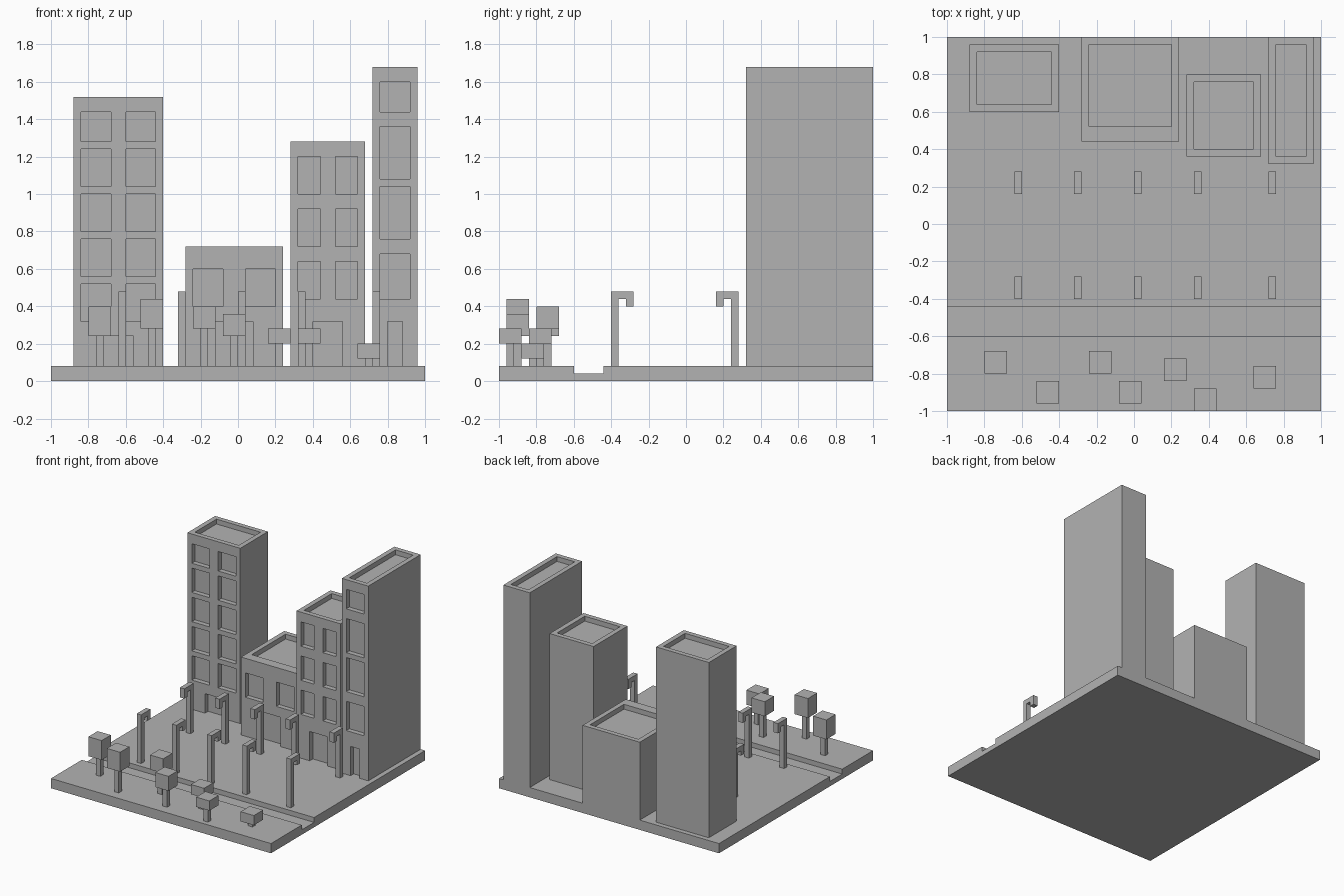
import bpy
import bmesh
from mathutils import Vector

if "Cube" in bpy.data.objects:
    bpy.data.objects.remove(bpy.data.objects["Cube"], do_unlink=True)

GRID = 0.04
GROUND = 0.08

grey = bpy.data.materials.new("plain_grey")
grey.use_nodes = True
colour = (0.45, 0.45, 0.45, 1)
grey.diffuse_color = colour
grey.node_tree.nodes["Principled BSDF"].inputs["Base Color"].default_value = colour


def add_box(bm, x, y, z):
    """Add a box spanning the given (min, max) ranges."""
    corners = bmesh.ops.create_cube(bm, size=1)["verts"]
    for v in corners:
        v.co = Vector(r[0] if c < 0 else r[1] for c, r in zip(v.co, (x, y, z)))


def finish(bm, name):
    mesh = bpy.data.meshes.new(name)
    bmesh.ops.recalc_face_normals(bm, faces=bm.faces)
    bm.to_mesh(mesh)
    bm.free()
    mesh.materials.append(grey)
    obj = bpy.data.objects.new(name, mesh)
    bpy.context.collection.objects.link(obj)
    return obj


def boxes(name, spans):
    bm = bmesh.new()
    for span in spans:
        add_box(bm, *span)
    return finish(bm, name)


def building(name, x, y, top, columns, rows, door, front_wall=GRID):
    """Block with a sunken roof, recessed front windows and a doorway."""
    body = boxes(name, [(x, y, (GROUND, top))])
    recess = (y[0] - GRID, y[0] + GRID)
    cuts = [(c, recess, r) for c in columns for r in rows]
    cuts.append((door[0], recess, (GROUND - GRID, door[1])))
    cuts.append(((x[0] + GRID, x[1] - GRID), (y[0] + front_wall, y[1] - GRID),
                 (top - GRID, top + GRID)))
    cutter = boxes(name + "_cutter", cuts)
    cutter.hide_render = True
    mod = body.modifiers.new("openings", "BOOLEAN")
    mod.operation = "DIFFERENCE"
    mod.solver = "EXACT"
    mod.object = cutter
    bpy.context.view_layer.objects.active = body
    bpy.ops.object.modifier_apply(modifier=mod.name)
    bpy.data.objects.remove(cutter, do_unlink=True)


# Ground slab with a sunken channel running across it
bm = bmesh.new()
profile = [(-1, 0), (1, 0), (1, GROUND), (-0.44, GROUND), (-0.44, GRID),
           (-0.6, GRID), (-0.6, GROUND), (-1, GROUND)]
end = bm.faces.new([bm.verts.new((-1, y, z)) for y, z in profile])
side = bmesh.ops.extrude_face_region(bm, geom=[end])["geom"]
bmesh.ops.translate(bm, vec=(2, 0, 0),
                    verts=[g for g in side if isinstance(g, bmesh.types.BMVert)])
finish(bm, "ground")

# Buildings
building("left_tower", (-0.88, -0.4), (0.6, 0.96), 1.52,
         [(-0.84, -0.68), (-0.6, -0.44)],
         [(0.32 + 0.24 * i, min(0.52 + 0.24 * i, 1.44)) for i in range(5)],
         ((-0.72, -0.56), 0.24))
building("low_block", (-0.28, 0.24), (0.44, 1), 0.72,
         [(-0.24, -0.08), (0.04, 0.2)], [(0.4, 0.6)],
         ((-0.12, 0.08), 0.32), front_wall=2 * GRID)
building("middle_tower", (0.28, 0.68), (0.36, 0.8), 1.28,
         [(0.32, 0.44), (0.52, 0.64)],
         [(0.44 + 0.28 * i, 0.64 + 0.28 * i) for i in range(3)],
         ((0.4, 0.56), 0.32))
building("right_tower", (0.72, 0.96), (0.32, 1), 1.68,
         [(0.76, 0.92)], [(0.44, 0.68), (0.76, 1.04), (1.08, 1.36), (1.44, 1.6)],
         ((0.8, 0.88), 0.32))

# Street lamps: two facing rows, arms pointing at each other
for i, x in enumerate((-0.64, -0.32, 0, 0.32, 0.72)):
    for label, pole, d in (("front", -0.4, 1), ("back", 0.28, -1)):
        def span(a, b):
            return tuple(sorted((pole + d * a * GRID, pole + d * b * GRID)))
        bm = bmesh.new()
        outline = [(0, 0.08), (1, 0.08), (1, 0.44), (2, 0.44), (2, 0.4),
                   (3, 0.4), (3, 0.48), (0, 0.48)]
        face = bm.faces.new([bm.verts.new((x, pole + d * a * GRID, z))
                             for a, z in outline])
        far = bmesh.ops.extrude_face_region(bm, geom=[face])["geom"]
        bmesh.ops.translate(bm, vec=(GRID, 0, 0),
                            verts=[g for g in far if isinstance(g, bmesh.types.BMVert)])
        finish(bm, f"{label}_lamp_{i + 1}")

# Trees: thin trunk under a box crown (centre x, centre y, crown base, crown top)
trees = [(-0.74, -0.74, 0.24, 0.4), (-0.46, -0.9, 0.28, 0.44),
         (-0.18, -0.74, 0.28, 0.4), (-0.02, -0.9, 0.24, 0.36),
         (0.22, -0.78, 0.2, 0.28), (0.38, -0.94, 0.2, 0.28),
         (0.7, -0.82, 0.12, 0.2)]
for i, (x, y, low, high) in enumerate(trees):
    boxes(f"tree_trunk_{i + 1}", [((x - 0.02, x + 0.02), (y - 0.02, y + 0.02), (GROUND, low))])
    boxes(f"tree_crown_{i + 1}", [((x - 0.06, x + 0.06), (y - 0.06, y + 0.06), (low, high))])
